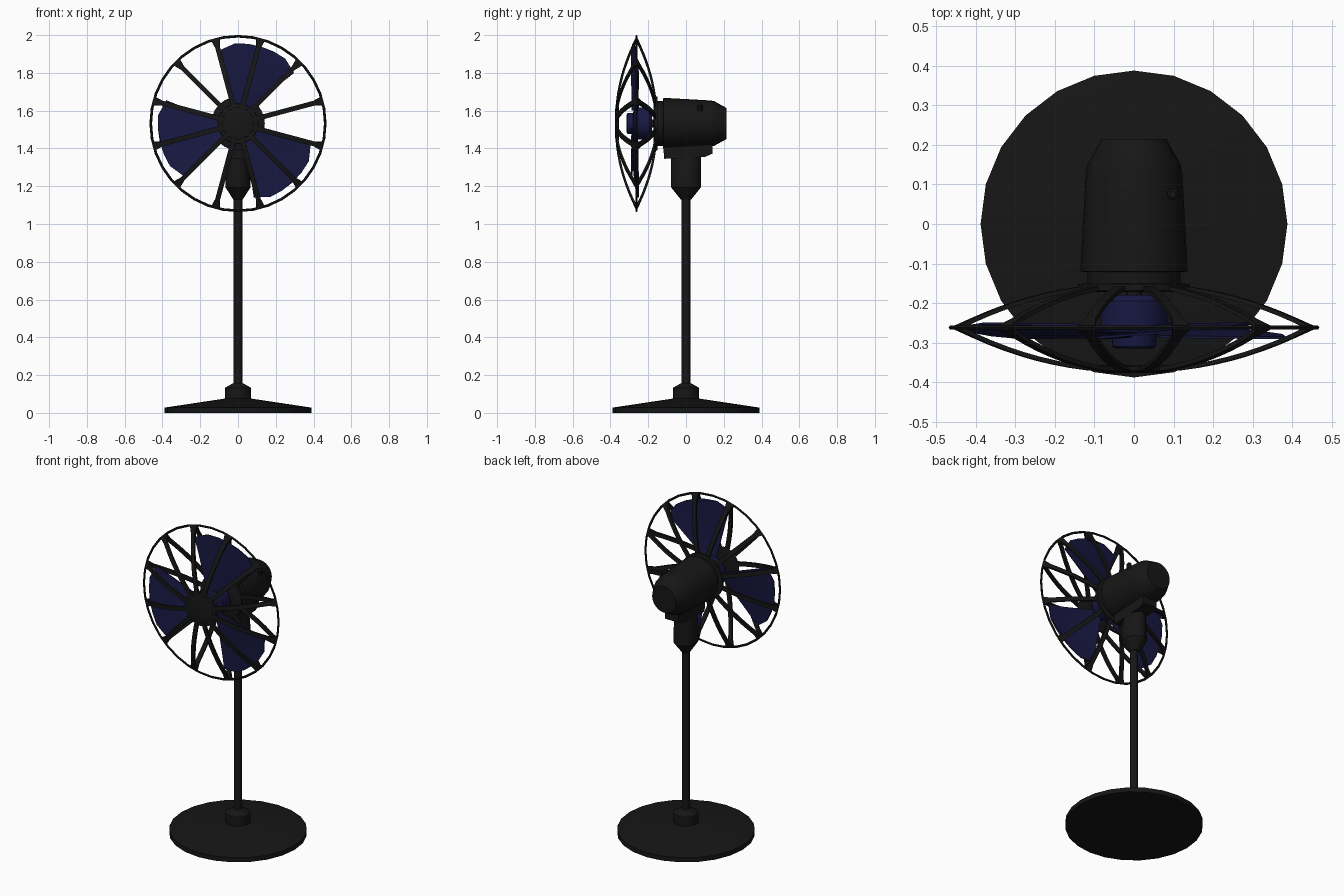
import bpy, bmesh
from math import sin, cos, pi, radians
from mathutils import Vector

if "Cube" in bpy.data.objects:
    bpy.data.objects.remove(bpy.data.objects["Cube"])

CZ, RIM, RY = 1.532, 0.462, -0.262   # fan axis height, cage radius, rim plane


def material(name, col):
    m = bpy.data.materials.new(name)
    m.diffuse_color = (*col, 1)
    m.use_nodes = True
    m.node_tree.nodes["Principled BSDF"].inputs["Base Color"].default_value = m.diffuse_color
    return m


BLACK = material("black_plastic", (0.008, 0.008, 0.008))
BLUE = material("blue_plastic", (0.009, 0.009, 0.055))


def finish(name, bm, mat, smooth=True):
    bmesh.ops.recalc_face_normals(bm, faces=bm.faces)
    me = bpy.data.meshes.new(name)
    bm.to_mesh(me)
    bm.free()
    me.materials.append(mat)
    ob = bpy.data.objects.new(name, me)
    bpy.context.collection.objects.link(ob)
    if smooth:
        bpy.ops.object.select_all(action='DESELECT')
        ob.select_set(True)
        bpy.context.view_layer.objects.active = ob
        bpy.ops.object.shade_smooth_by_angle(angle=radians(30))
    return ob


def skin(bm, rings, closed=False):
    """Bridge rings of points into a tube; cap the ends unless closed."""
    vs = [[bm.verts.new(p) for p in r] for r in rings]
    n = len(vs[0])
    pairs = list(zip(vs, vs[1:])) + ([(vs[-1], vs[0])] if closed else [])
    for a, b in pairs:
        for i in range(n):
            j = (i + 1) % n
            bm.faces.new((a[i], a[j], b[j], b[i]))
    if not closed:
        bm.faces.new(vs[0])
        bm.faces.new(vs[-1])


def lathe(name, prof, mat=BLACK, sides=24, axis='Z'):
    """prof = (position along axis, radius)."""
    bm = bmesh.new()
    rings = []
    for t, r in prof:
        ring = []
        for i in range(sides):
            a = 2 * pi * i / sides
            ring.append((r * cos(a), r * sin(a), t) if axis == 'Z'
                        else (r * cos(a), t, CZ + r * sin(a)))
        rings.append(ring)
    skin(bm, rings)
    return finish(name, bm, mat)


# Base and pole
lathe("base", [(0, 0.388), (0.028, 0.388), (0.075, 0.075), (0.075, 0.07),
               (0.132, 0.07), (0.155, 0.03)])
lathe("pole", [(0.13, 0.023), (1.16, 0.023)], sides=16)

# Neck: oval sections (z, half width, half depth)
bm = bmesh.new()
skin(bm, [[(w * cos(2 * pi * i / 16), d * sin(2 * pi * i / 16), z) for i in range(16)]
          for z, w, d in [(1.13, 0.025, 0.028), (1.195, 0.067, 0.08),
                          (1.31, 0.062, 0.08), (1.36, 0.048, 0.08), (1.43, 0.048, 0.08)]])
finish("neck", bm, BLACK)

# Bracket under the motor
bm = bmesh.new()
skin(bm, [[(x, -0.115, 1.345), (x, 0.10, 1.355), (x, 0.14, 1.372),
           (x, 0.14, 1.46), (x, -0.12, 1.46), (x, -0.12, 1.40)] for x in (-0.047, 0.047)])
finish("motor_bracket", bm, BLACK)

# Motor housing, flange, knob
lathe("motor_housing", [(-0.165, 0.118), (-0.122, 0.118), (-0.12, 0.136), (0.13, 0.122),
                        (0.15, 0.118), (0.215, 0.082)], axis='Y')
lathe("rear_cage_plate", [(-0.172, 0.135), (-0.168, 0.142), (-0.152, 0.142),
                          (-0.15, 0.12)], axis='Y')
knob = lathe("knob", [(0, 0.014), (0.035, 0.014), (0.042, 0.008)], sides=10)
knob.location = (0.098, 0.075, 1.595)

# Blue hub with shaft
lathe("hub", [(-0.315, 0.045), (-0.31, 0.055), (-0.28, 0.057), (-0.275, 0.078), (-0.265, 0.085),
              (-0.195, 0.085), (-0.18, 0.072)], BLUE, axis='Y')
lathe("motor_shaft", [(-0.30, 0.02), (-0.12, 0.02)], sides=12, axis='Y')

# Front cap of the cage
lathe("front_cap", [(-0.377, 0.07), (-0.374, 0.082), (-0.37, 0.086), (-0.37, 0.105),
                    (-0.36, 0.108), (-0.356, 0.09)], axis='Y')

# Cage rim
bm = bmesh.new()
rings = []
for i in range(36):
    a = 2 * pi * i / 36
    rings.append([((RIM + 0.007 * cos(b)) * cos(a), RY + 0.006 * sin(b),
                   CZ + (RIM + 0.007 * cos(b)) * sin(a))
                  for b in [2 * pi * k / 6 for k in range(6)]])
skin(bm, rings, closed=True)
finish("cage_rim", bm, BLACK)


# Cage spokes: flat curved strips, flared where they meet the rim
def spokes(name, depth, r0):
    bm = bmesh.new()
    for k in range(12):
        a = radians(15 + 30 * k)
        rad = Vector((cos(a), 0, sin(a)))
        tan = Vector((-sin(a), 0, cos(a)))
        rings = []
        for s in range(10):
            r = r0 + (RIM - r0) * s / 9
            f = r / RIM
            p = rad * r + Vector((0, RY + depth * (1 - f ** 2.1), CZ))
            slope = -depth * 2.1 * f ** 1.1 / RIM
            nrm = (Vector((0, 1, 0)) - rad * slope).normalized()
            w = (0.024 if s == 9 else 0.013) * tan
            h = 0.0055 * nrm
            rings.append([p - w - h, p + w - h, p + w + h, p - w + h])
        skin(bm, rings)
    return finish(name, bm, BLACK)


spokes("front_spokes", -0.109, 0.08)
spokes("rear_spokes", 0.107, 0.11)

# Three pitched blades: sections from root to tip (radius, start angle, end angle)
SECT = [(0.07, 52, 98), (0.20, 45, 102), (0.32, 43, 103), (0.40, 42, 104), (0.425, 54, 92)]
bm = bmesh.new()
for k in range(3):
    rings = []
    for r, a0, a1 in SECT:
        front, back = [], []
        for i in range(5):
            deg = a0 + (a1 - a0) * i / 4
            a = radians(deg + 120 * k)
            y = -0.252 - 0.036 * (deg - 42) / 62
            front.append((r * cos(a), y - 0.003, CZ + r * sin(a)))
            back.append((r * cos(a), y + 0.003, CZ + r * sin(a)))
        rings.append(front + back[::-1])
    skin(bm, rings)
finish("blades", bm, BLUE)
